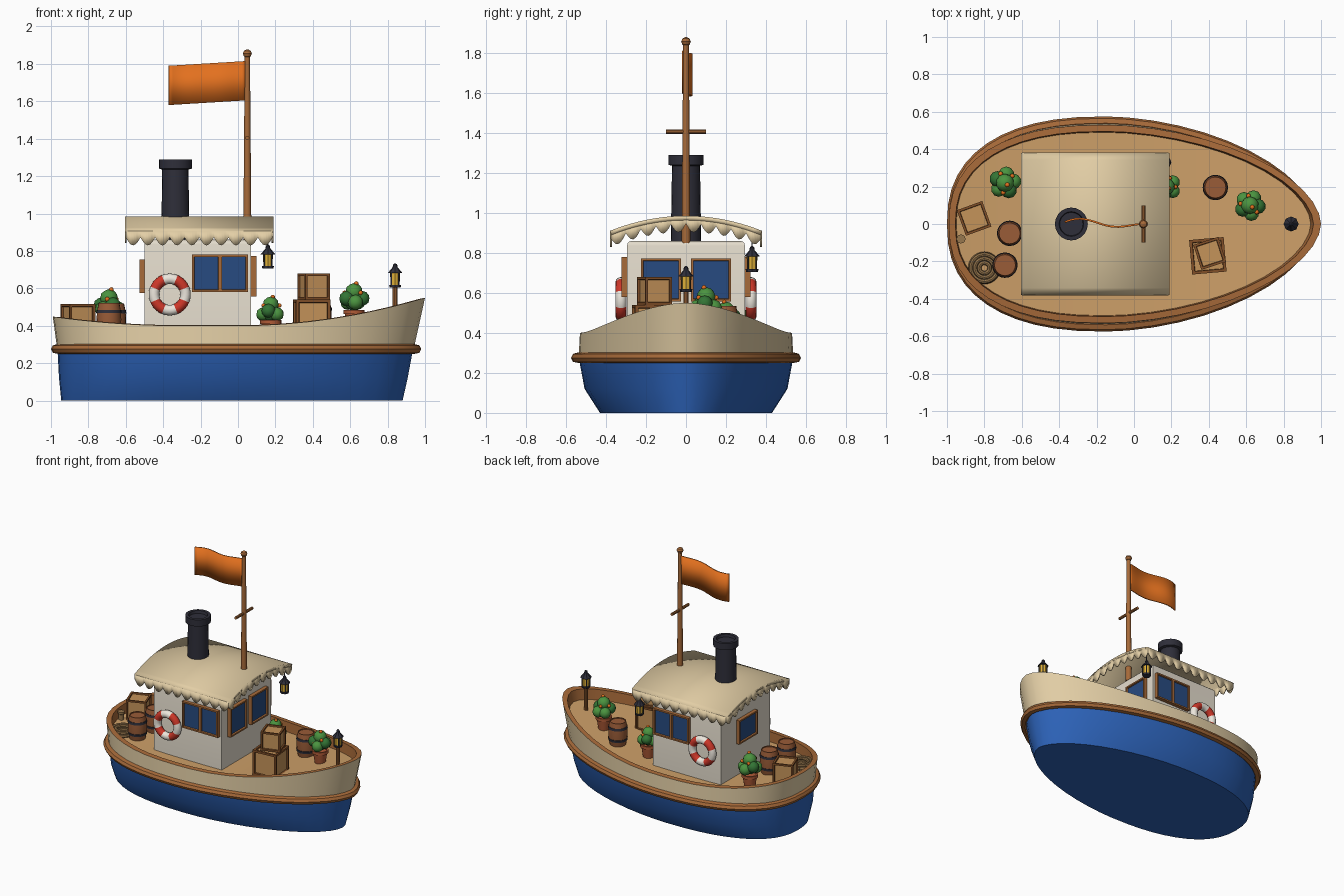
import bpy, bmesh, math, random
from math import sin, cos, pi, radians
from mathutils import Matrix, Vector

if "Cube" in bpy.data.objects:
    bpy.data.objects.remove(bpy.data.objects["Cube"])

random.seed(4)


def mat(name, r, g, b):
    m = bpy.data.materials.new(name)
    m.diffuse_color = [(c / 255) ** 2.2 for c in (r, g, b)] + [1]
    m.use_nodes = True
    m.node_tree.nodes["Principled BSDF"].inputs["Base Color"].default_value = m.diffuse_color
    return m


BLUE, CREAM = mat("hull_blue", 48, 98, 182), mat("cream", 226, 205, 164)
WOOD, DARKWOOD = mat("wood", 166, 106, 60), mat("dark_wood", 128, 80, 44)
DECK, WALL = mat("deck_tan", 204, 158, 104), mat("wall_white", 228, 220, 204)
IRON, GLASS = mat("iron", 50, 50, 60), mat("glass_blue", 44, 76, 128)
RED, WHITE = mat("red", 205, 58, 45), mat("white", 236, 230, 220)
ORANGE, YELLOW = mat("orange", 226, 112, 36), mat("lamp_yellow", 226, 178, 60)
CLAY, BARREL = mat("clay", 176, 92, 58), mat("barrel_brown", 152, 92, 58)
GREEN, LEAF = mat("green", 76, 146, 66), mat("leaf_dark", 54, 116, 56)
CRATE, ROPE = mat("crate_tan", 196, 146, 90), mat("rope", 150, 118, 78)


def mesh(name, verts, faces, mats, idx=None, loc=(0, 0, 0)):
    me = bpy.data.meshes.new(name)
    me.from_pydata(verts, [], faces)
    for m in mats:
        me.materials.append(m)
    if idx:
        me.polygons.foreach_set("material_index", idx)
    ob = bpy.data.objects.new(name, me)
    ob.location = loc
    bpy.context.collection.objects.link(ob)
    return ob


def loft(name, rings, mats, bands=None, caps=(True, True), loop=False, loc=(0, 0, 0)):
    """Skin closed rings; caps are strips joining mirrored points of a ring."""
    n, k = len(rings[0]), len(rings)
    verts = [p for r in rings for p in r]
    faces, idx = [], []
    for j in range(k if loop else k - 1):
        a, b = j * n, (j + 1) % k * n
        for i in range(n):
            faces.append((a + i, a + (i + 1) % n, b + (i + 1) % n, b + i))
            idx.append(bands[j] if bands else 0)
    for cap, o, band in ((caps[0], 0, 0), (caps[1], (k - 1) * n, -1)):
        if cap and not loop:
            for i in range(n // 2):
                f = [o + i, o + i + 1, o + n - i - 1, o + (n - i) % n]
                f = list(dict.fromkeys(f))
                faces.append(f if band else f[::-1])
                idx.append(bands[band] if bands else 0)
    return mesh(name, verts, faces, mats, idx, loc)


def lathe(name, prof, mats, loc, seg=20, bands=None):
    rings = [[(r * cos(2 * pi * i / seg), r * sin(2 * pi * i / seg), z) for i in range(seg)] for r, z in prof]
    return loft(name, rings, mats, bands, loc=loc)


def sheer(x):
    return 0.4 + (0.15 * x * x if x > 0 else 0.05 * (max(0, -0.3 - x) / 0.7) ** 2)


def deck_z(x):
    return sheer(x) - 0.07


def hull_ring(aft, fore, half, z, n=48):
    """Rounded stern, more pointed bow."""
    pts = []
    for i in range(n):
        c, s = cos(2 * pi * i / n), sin(2 * pi * i / n)
        p, a = (1.8, fore + 0.15) if c > 0 else (2.4, -aft - 0.15)
        x = -0.15 + math.copysign(a * abs(c) ** (2 / p), c)
        y = math.copysign(half * abs(s) ** (2 / p), s)
        pts.append((x, y, z(x) if callable(z) else z))
    return pts


def panel_box(name, size, loc, rotz, frame, panel, inset, depth, front_only=False):
    bm = bmesh.new()
    bmesh.ops.create_cube(bm, size=1, matrix=Matrix.Diagonal((*size, 1)))
    bm.normal_update()
    fs = [f for f in bm.faces if not front_only or f.normal.y < -0.5]
    bmesh.ops.inset_individual(bm, faces=fs, thickness=inset)
    bmesh.ops.inset_individual(bm, faces=fs, thickness=0.003, depth=-depth)
    for f in fs:
        f.material_index = 1
    ob = mesh(name, [], [], [frame, panel], loc=loc)
    bm.to_mesh(ob.data)
    bm.free()
    ob.rotation_euler.z = radians(rotz)
    return ob


def solidify(ob, t, offset):
    m = ob.modifiers.new("thickness", "SOLIDIFY")
    m.thickness, m.offset = t, offset


# hull, rub rail, bulwark lining and deck
loft("lower_hull", [hull_ring(-.945, .88, .43, 0), hull_ring(-.957, .907, .507, .12),
                    hull_ring(-.965, .935, .535, .27)], [BLUE], caps=(True, False))
loft("upper_hull", [hull_ring(-.966, .938, .537, .27), hull_ring(-.99, 1, .53, sheer)], [CREAM], caps=(False, False))
rail = [(0, .25), (.026, .255), (.036, .275), (.026, .295), (0, .302), (-.03, .275)]
loft("rub_rail", [hull_ring(-.964 - d, .944 + d, .539 + d, z) for d, z in rail], [WOOD], loop=True)
loft("bulwark_lining", [hull_ring(-.99, 1, .53, sheer), hull_ring(-.955, .96, .495, lambda x: sheer(x) + .003),
                        hull_ring(-.95, .945, .49, deck_z)], [WOOD], caps=(False, False))
loft("deck", [hull_ring(-.952, .948, .492, lambda x: deck_z(x) - .01),
              hull_ring(-.95, .945, .49, deck_z)], [DECK], caps=(False, True))

# cabin
cabin = panel_box("cabin", (.57, .59, .54), (-.215, 0, .59), 0, WALL, WALL, .05, 0)
bm = bmesh.new()
bmesh.ops.create_cube(bm, size=1, matrix=Matrix.Diagonal((.57, .59, .54, 1)))
top = [e for e in bm.edges if all(v.co.z > 0 for v in e.verts)]
bmesh.ops.bevel(bm, geom=top, offset=.025, segments=3, profile=.5, affect='EDGES')
bm.to_mesh(cabin.data)
bm.free()


# arched roof with a scalloped valance
def roof_z(y):
    return .985 - .075 * (y / .38) ** 2


ys = [-.38 + .76 * i / 20 for i in range(21)]
roof = mesh("roof", [(x, y, roof_z(y)) for y in ys for x in (-.605, .19)],
            [(2 * i, 2 * i + 1, 2 * i + 3, 2 * i + 2) for i in range(20)], [CREAM])
solidify(roof, .022, -1)
corners = [(-.6, -.376), (.185, -.376), (.185, .376), (-.6, .376)]
for k, name in enumerate(("front", "bow", "back", "stern")):
    p, q = Vector(corners[k]), Vector(corners[(k + 1) % 4])
    n, v = 60, []
    for i in range(n + 1):
        c = p.lerp(q, i / n)
        z = roof_z(c.y)
        v += [(c.x, c.y, z - .004), (c.x, c.y, z - .04 - .042 * abs(sin(pi * i / 6)))]
    solidify(mesh(name + "_valance", v, [(2 * i, 2 * i + 1, 2 * i + 3, 2 * i + 2) for i in range(n)], [CREAM]), .01, 0)

# windows on four walls
wins = [((x, s * .302, .68), (.152, .04, .2), 0 if s < 0 else 180) for s in (-1, 1) for x in (-.17, -.022)]
wins += [((.078, y, .665), (.2, .04, .215), 90) for y in (-.125, .125)] + [((-.507, 0, .665), (.22, .04, .18), -90)]
for loc, size, rot in wins:
    panel_box("window", size, loc, rot, WOOD, GLASS, .016, .012, True)

# life rings on both sides
for s in (-1, 1):
    bpy.ops.mesh.primitive_torus_add(major_segments=32, minor_segments=12, major_radius=.084, minor_radius=.028,
                                     location=(-.365, s * .325, .567), rotation=(pi / 2, 0, 0))
    ob = bpy.context.object
    ob.name = "life_ring"
    ob.data.materials.append(WHITE)
    ob.data.materials.append(RED)
    for f in ob.data.polygons:
        f.material_index = int(abs(sin(2 * math.atan2(f.center.y, f.center.x))) > .7)

# funnel, mast and crossbar
lathe("funnel", [(.076, .85), (.07, 1.235), (.088, 1.24), (.088, 1.29), (.066, 1.29), (.062, 1.27)], [IRON], (-.335, 0, 0))
lathe("mast", [(.022, .85), (.014, 1.84)], [WOOD], (.05, 0, 0), 12)
lathe("mast_ball", [(.004, -.023), (.018, -.015), (.024, 0), (.018, .015), (.004, .023)], [WOOD], (.05, 0, 1.855), 12)
bar = lathe("crossbar", [(.011, -.1), (.011, .1)], [WOOD], (.05, 0, 1.405), 10)
bar.rotation_euler.x = pi / 2

# waving flag
v = []
for i in range(21):
    u = i / 20
    y = -.032 * u ** .6 * sin(2 * pi * u * .95)
    v += [(.04 - .41 * u, y, 1.605 - .025 * u), (.04 - .41 * u, y, 1.815 - .025 * u)]
solidify(mesh("flag", v, [(2 * i, 2 * i + 2, 2 * i + 3, 2 * i + 1) for i in range(20)], [ORANGE]), .01, 0)


# lanterns: one on a bow post, one hung from the roof corner
def lantern(x, y, z):
    prof = [(.03, 0), (.032, .014), (.024, .014), (.027, .076), (.04, .076), (.013, .108), (.011, .122), (.004, .128)]
    lathe("lantern", prof, [IRON, YELLOW], (x, y, z), 8, [0, 0, 1, 0, 0, 0, 0])
    for i in range(4):
        a = pi / 4 + i * pi / 2
        lathe("lantern_bar", [(.004, .01), (.004, .08)], [IRON], (x + .028 * cos(a), y + .028 * sin(a), z), 6)


lathe("lantern_post", [(.015, .42), (.013, .615)], [WOOD], (.84, 0, 0), 10)
lantern(.84, 0, .605)
lantern(.16, .33, .705)
lathe("lantern_hook", [(.004, .82), (.004, .92)], [IRON], (.16, .33, 0), 6)

# barrels
stave = [(.85, 0), (.95, .2), (1, .2), (1.03, .3), (.98, .3), (1, .5), (.98, .7), (1.03, .7), (1, .8), (.95, .8),
         (.85, 1), (.77, 1), (.77, .96)]
for x, y in ((.435, .195), (-.665, -.05), (-.69, -.22)):
    lathe("barrel", [(r * .066, h * .175) for r, h in stave], [BARREL, IRON], (x, y, deck_z(x)), 20,
          [int(j in (1, 2, 3, 6, 7, 8)) for j in range(12)])

# crates
panel_box("large_crate", (.185, .185, .19), (.395, -.17, .445), 5, DARKWOOD, CRATE, .022, .012)
panel_box("small_crate", (.14, .14, .14), (.405, -.157, .61), 18, DARKWOOD, CRATE, .018, .01)
panel_box("stern_crate", (.145, .145, .15), (-.855, .03, .44), 20, DARKWOOD, CRATE, .018, .01)

# potted bushes with fruit
for x, y, s in ((-.69, .22, 1.06), (.175, .2, .94), (.62, .1, 1.02)):
    z = deck_z(x)
    lathe("flower_pot", [(.038, 0), (.049, .075), (.057, .075), (.057, .097), (.045, .097), (.044, .085)], [CLAY], (x, y, z))
    bm = bmesh.new()
    a0 = random.uniform(0, 6)
    balls = [(0, 0, .19, .046, 0), (0, 0, .14, .05, 1)]
    for i in range(5):
        a = a0 + i * 2 * pi / 5
        balls.append((.043 * cos(a), .043 * sin(a), .135 + .02 * (i % 2), .04, i % 2))
        balls.append((.05 * cos(a + .6), .05 * sin(a + .6), .185 - .03 * (i % 2), .012, 2))
    balls.append((.012, -.01, .234, .012, 2))
    for bx, by, bz, r, m in balls:
        new = bmesh.ops.create_icosphere(bm, subdivisions=2, radius=r, matrix=Matrix.Translation((bx, by, bz)))
        for f in {f for w in new["verts"] for f in w.link_faces}:
            f.material_index = m
    ob = mesh("bush", [], [], [GREEN, LEAF, ORANGE], loc=(x, y, z))
    bm.to_mesh(ob.data)
    bm.free()
    ob.scale = (s, s, s)

# rope coil and stern bollard
for r, h in ((.075, .012), (.072, .034), (.052, .014), (.05, .034), (.028, .014)):
    bpy.ops.mesh.primitive_torus_add(major_segments=28, minor_segments=8, major_radius=r, minor_radius=.012,
                                     location=(-.8, -.235, deck_z(-.8) + h))
    bpy.context.object.name = "rope_coil"
    bpy.context.object.data.materials.append(ROPE)
lathe("stern_bollard", [(.018, .35), (.018, .41), (.024, .415), (.024, .43)], [ROPE], (-.925, -.08, 0), 12)

bpy.ops.object.select_all(action='SELECT')
bpy.context.view_layer.objects.active = cabin
bpy.ops.object.shade_smooth_by_angle(angle=radians(32))
